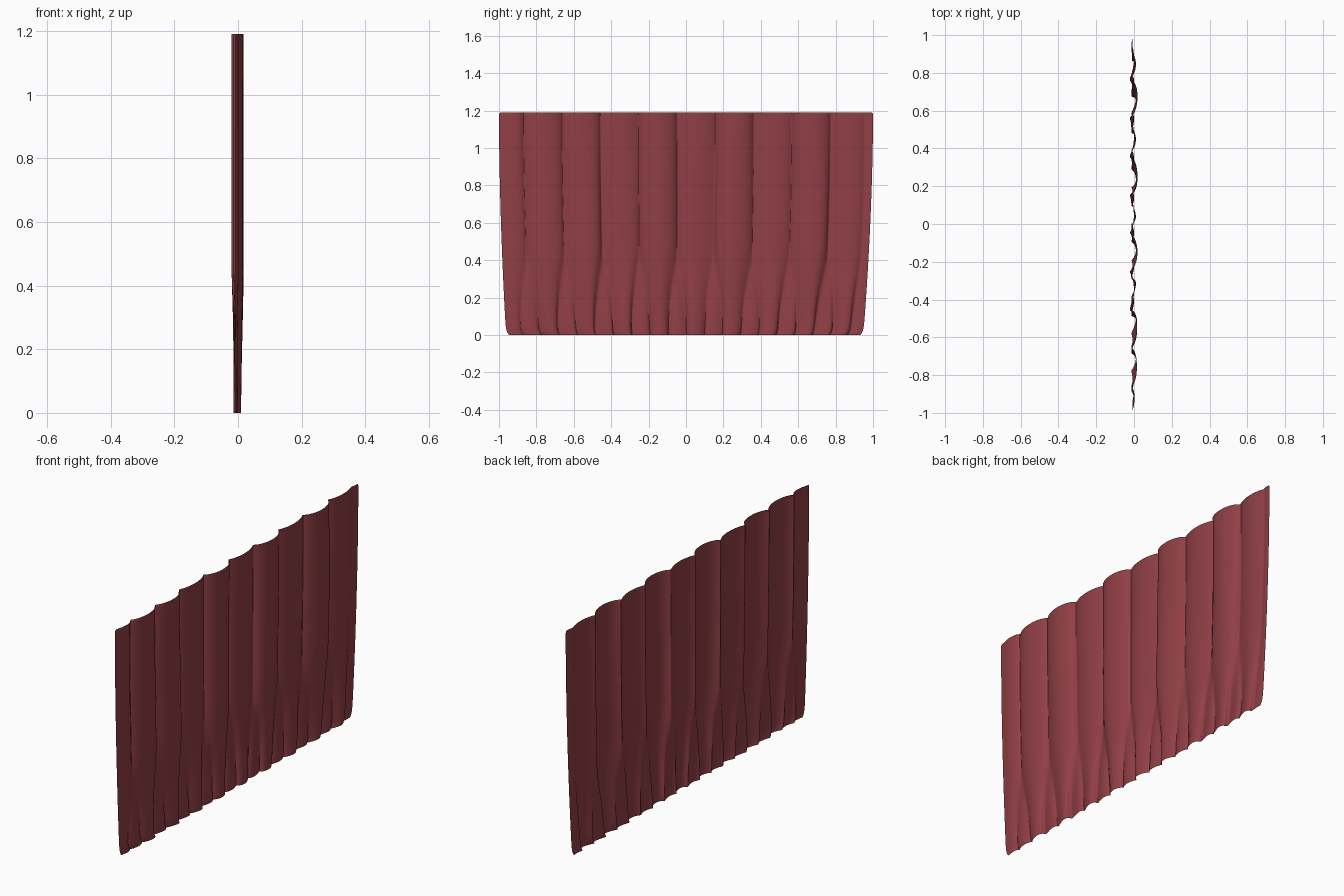
import bpy, bmesh
from math import sin, cos, pi, exp

if "Cube" in bpy.data.objects:
    bpy.data.objects.remove(bpy.data.objects["Cube"])

H = 1.19          # curtain height
NU, NV = 320, 64  # columns across, rows down


def wave(y, centre, period):
    return cos(2 * pi * (y - centre) / period)


def smooth(a, b, t):
    t = max(0.0, min(1.0, (t - a) / (b - a)))
    return t * t * (3 - 2 * t)


def cloth_point(u, v):
    """u runs -1..1 along the rail, v runs 0 (hem) to 1 (rail)."""
    low = 1 - smooth(0.0, 0.42, v)            # hem gets finer gathers
    mid = smooth(0.0, 0.5, 1 - v)
    left = smooth(-0.45, -0.7, u)             # extra pleats at the left end
    s = u + 0.012 * mid * sin(5 * u + 1)
    # repeating pleats: large ridge, then a small one
    big = 0.0145 * wave(s, 0.26, 0.205)
    alt = 0.009 * wave(s, 0.26, 0.41) * (1 - left) + 0.006 * left
    top = -0.0055 + big + alt
    hem = -0.004 + 0.009 * wave(s, 0.06, 0.1025) + 0.005 * wave(s, 0.26, 0.205)
    x = top * (1 - low) + hem * low
    # flatten the two free edges
    end = smooth(0.0, 0.1, 1 - abs(u))
    x = x * end - 0.008 * (1 - end)
    # lean the pleats sideways so they overlap
    lean = 0.026 * wave(u, 0.31, 0.205) * (1 - low) + 0.013 * wave(u, 0.08, 0.1025) * low
    lean *= end
    # taper toward the hem, with rounded lower corners
    drop = (1 - v) ** 1.8
    taper = (0.038 if u < 0 else 0.052) * drop + 0.016 * exp(-v * H / 0.018)
    taper += 0.008 * exp(-(1 - v) * H / 0.004)
    return x, u * (1 - taper) + lean, v * H


# Curtain: one gathered cloth sheet
bm = bmesh.new()
rows = []
for j in range(NV + 1):
    t = j / NV
    v = t * t * (3 - 2 * t)                   # denser rows at hem and rail
    rows.append([bm.verts.new(cloth_point(-1 + 2 * i / NU, v)) for i in range(NU + 1)])
for j in range(NV):
    for i in range(NU):
        f = bm.faces.new((rows[j][i], rows[j][i + 1], rows[j + 1][i + 1], rows[j + 1][i]))
        f.smooth = True
mesh = bpy.data.meshes.new("curtain")
bm.to_mesh(mesh)
bm.free()
curtain = bpy.data.objects.new("curtain", mesh)
bpy.context.collection.objects.link(curtain)

# Dark red cloth
cloth = bpy.data.materials.new("dark red cloth")
cloth.diffuse_color = (0.28, 0.05, 0.06, 1)
cloth.use_nodes = True
cloth.node_tree.nodes["Principled BSDF"].inputs["Base Color"].default_value = cloth.diffuse_color
mesh.materials.append(cloth)
